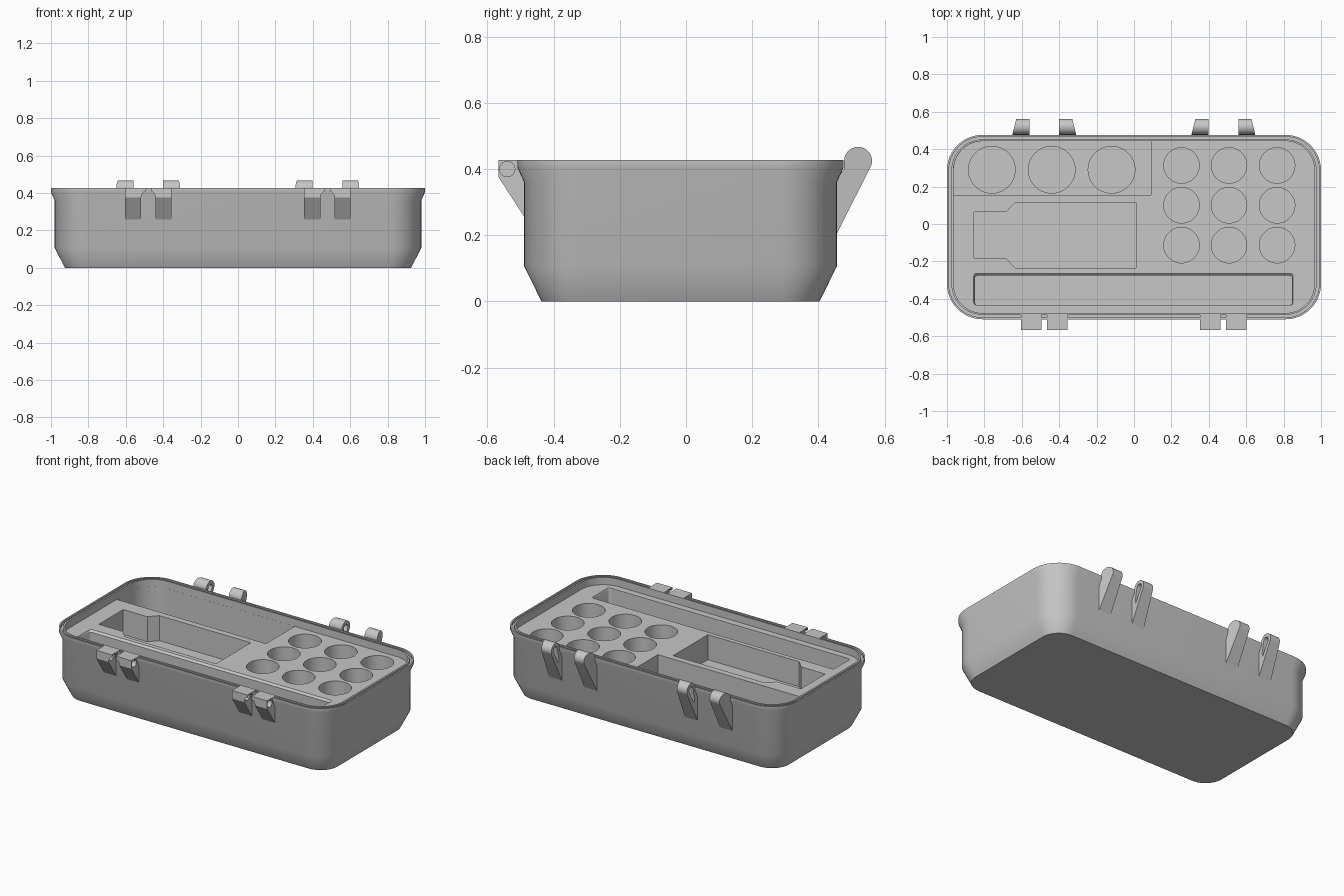
import bpy, bmesh, math

cube = bpy.data.objects.get("Cube")
if cube:
    bpy.data.objects.remove(cube, do_unlink=True)

grey = bpy.data.materials.new("plain_grey")
grey.use_nodes = True
grey.diffuse_color = (0.57, 0.57, 0.57, 1)
grey.node_tree.nodes["Principled BSDF"].inputs["Base Color"].default_value = (0.57, 0.57, 0.57, 1)

MID = -0.0165          # centre of the tray in y
TOP, DECK = 0.427, 0.38


def finish(bm, name):
    bmesh.ops.recalc_face_normals(bm, faces=bm.faces)
    mesh = bpy.data.meshes.new(name)
    bm.to_mesh(mesh)
    bm.free()
    obj = bpy.data.objects.new(name, mesh)
    bpy.context.collection.objects.link(obj)
    mesh.materials.append(grey)
    return obj


def loft(bm, rings):
    """Skin matching rings of points and cap both ends."""
    loops = [[bm.verts.new(p) for p in ring] for ring in rings]
    n = len(loops[0])
    for a, b in zip(loops, loops[1:]):
        for i in range(n):
            j = (i + 1) % n
            bm.faces.new((a[i], a[j], b[j], b[i]))
    bm.faces.new(loops[0][::-1])
    bm.faces.new(loops[-1])


def rounded(hx, hy, r, z, cx=0, cy=MID, steps=12):
    pts = []
    for k, (sx, sy) in enumerate([(1, 1), (-1, 1), (-1, -1), (1, -1)]):
        for i in range(steps + 1):
            a = math.pi / 2 * (k + i / steps)
            pts.append((cx + sx * (hx - r) + r * math.cos(a),
                        cy + sy * (hy - r) + r * math.sin(a), z))
    return pts


def arc(cx, cy, r, start=0, sweep=360, n=48):
    """Points along a circular arc, both ends included."""
    return [(cx + r * math.cos(a), cy + r * math.sin(a))
            for a in (math.radians(start + sweep * i / n) for i in range(n + 1))]


def circle(cx, cy, r):
    return arc(cx, cy, r)[:-1]


def prism_z(bm, pts, z0, z1):
    loft(bm, [[(x, y, z) for x, y in pts] for z in (z0, z1)])


def prism_x(bm, pts, x0, x1):
    loft(bm, [[(x, y, z) for y, z in pts] for x in (x0, x1)])


def prism_y(bm, pts, y0, y1):
    loft(bm, [[(x, y, z) for x, z in pts] for y in (y0, y1)])


def cut(obj, bm):
    """Subtract a closed bmesh from an object."""
    cutter = finish(bm, "cutter")
    cutter.hide_render = True
    mod = obj.modifiers.new("cut", "BOOLEAN")
    mod.operation, mod.solver, mod.object = "DIFFERENCE", "EXACT", cutter
    bpy.context.view_layer.objects.active = obj
    bpy.ops.object.modifier_apply(modifier=mod.name)
    bpy.data.objects.remove(cutter, do_unlink=True)


def smooth(obj):
    bpy.ops.object.select_all(action="DESELECT")
    obj.select_set(True)
    bpy.context.view_layer.objects.active = obj
    bpy.ops.object.shade_smooth_by_angle(angle=math.radians(30))


# Tray: outer wall, flared rim with a seal groove, inner wall and deck
bm = bmesh.new()
profile = [(0.926, 0.42, 0.12, 0), (0.98, 0.4725, 0.17, 0.107), (0.98, 0.4725, 0.17, 0.36),
           (1, 0.493, 0.19, 0.405), (1, 0.493, 0.19, TOP), (0.99, 0.483, 0.18, TOP),
           (0.99, 0.483, 0.18, 0.41), (0.976, 0.469, 0.166, 0.41), (0.976, 0.469, 0.166, TOP),
           (0.965, 0.46, 0.156, TOP), (0.965, 0.46, 0.156, DECK)]
loft(bm, [rounded(*p) for p in profile])
tray = finish(bm, "tray")

# Wells: nine small cups, the shaped pocket, the long slot, the rear bay
bm = bmesh.new()
for x in (0.254, 0.508, 0.765):
    for y in (0.313, 0.1, -0.113):
        prism_z(bm, circle(x, y, 0.095), 0.12, DECK + 0.03)
pocket = [(0.01, -0.235), (0.01, 0.115), (-0.635, 0.115), (-0.685, 0.063),
          (-0.855, 0.063), (-0.855, -0.183), (-0.685, -0.183), (-0.635, -0.235)]
prism_z(bm, pocket, 0.22, DECK + 0.03)
loft(bm, [rounded(0.848 + g, 0.079 + g, 0.015, z, -0.003, -0.355 + g, 4)
          for g, z in ((0, 0.12), (0, DECK - 0.012), (0.006, DECK), (0.006, DECK + 0.02))])
corner = [(x, y) for x, y, z in rounded(0.9645, 0.4595, 0.1555, 0) if x < 0 and y > 0.16]
prism_z(bm, [(0.09, 0.155), (0.09, corner[0][1])] + corner + [(corner[-1][0], 0.155)],
        0.15, DECK + 0.03)
cut(tray, bm)

# Three large cups in the floor of the rear bay
bm = bmesh.new()
for x in (-0.76, -0.44, -0.12):
    prism_z(bm, circle(x, 0.29, 0.125), 0.05, 0.2)
cut(tray, bm)
smooth(tray)


# Latch mounts on the front: a wedge block split by an arch, with a pin hole
def latch(cx, name):
    side = [(-0.482, TOP), (-0.566, TOP), (-0.566, 0.375), (-0.49, 0.258), (-0.482, 0.258)]
    bm = bmesh.new()
    prism_x(bm, side, cx - 0.124, cx + 0.124)
    obj = finish(bm, name)
    bm = bmesh.new()
    arch = [(cx + 0.038, 0.2)] + arc(cx, 0.375, 0.038, 0, 180, 16) + [(cx - 0.038, 0.2)]
    prism_y(bm, arch, -0.6, -0.45)
    cut(obj, bm)
    bm = bmesh.new()
    prism_y(bm, [(cx + dx, z) for dx, z in
                 ((0.015, 0.38), (0.015, 0.5), (-0.015, 0.5), (-0.015, 0.38))], -0.6, -0.45)
    cut(obj, bm)
    bm = bmesh.new()
    prism_x(bm, circle(-0.54, 0.4, 0.023), cx - 0.1, cx + 0.2)
    cut(obj, bm)
    smooth(obj)


# Hinge knuckles on the back: round-topped fins, bevelled outside, slotted inside
def knuckle(cx, out, name):
    side = arc(0.52, 0.425, 0.042, -28, 208, 24) + [(0.478, 0.4), (0.448, 0.36), (0.448, 0.19)]
    inner = cx + out * 0.08
    bm = bmesh.new()
    loft(bm, [[(inner, y, z) for y, z in side],
              [(inner + out * (0.09 - 0.25 * max(0, y - 0.48)), y, z) for y, z in side]])
    obj = finish(bm, name)
    bm = bmesh.new()
    slot = arc(0.52, 0.425, 0.02, -28, 208, 16) + [(0.485, 0.35), (0.49, 0.33)]
    prism_x(bm, slot, inner - out * 0.02, inner + out * 0.045)
    cut(obj, bm)
    smooth(obj)


for cx, tag in ((-0.48, "right"), (0.478, "left")):
    latch(cx, "latch_mount_" + tag)
    for out, end in ((-1, "a"), (1, "b")):
        knuckle(cx, out, "hinge_knuckle_" + tag + "_" + end)
